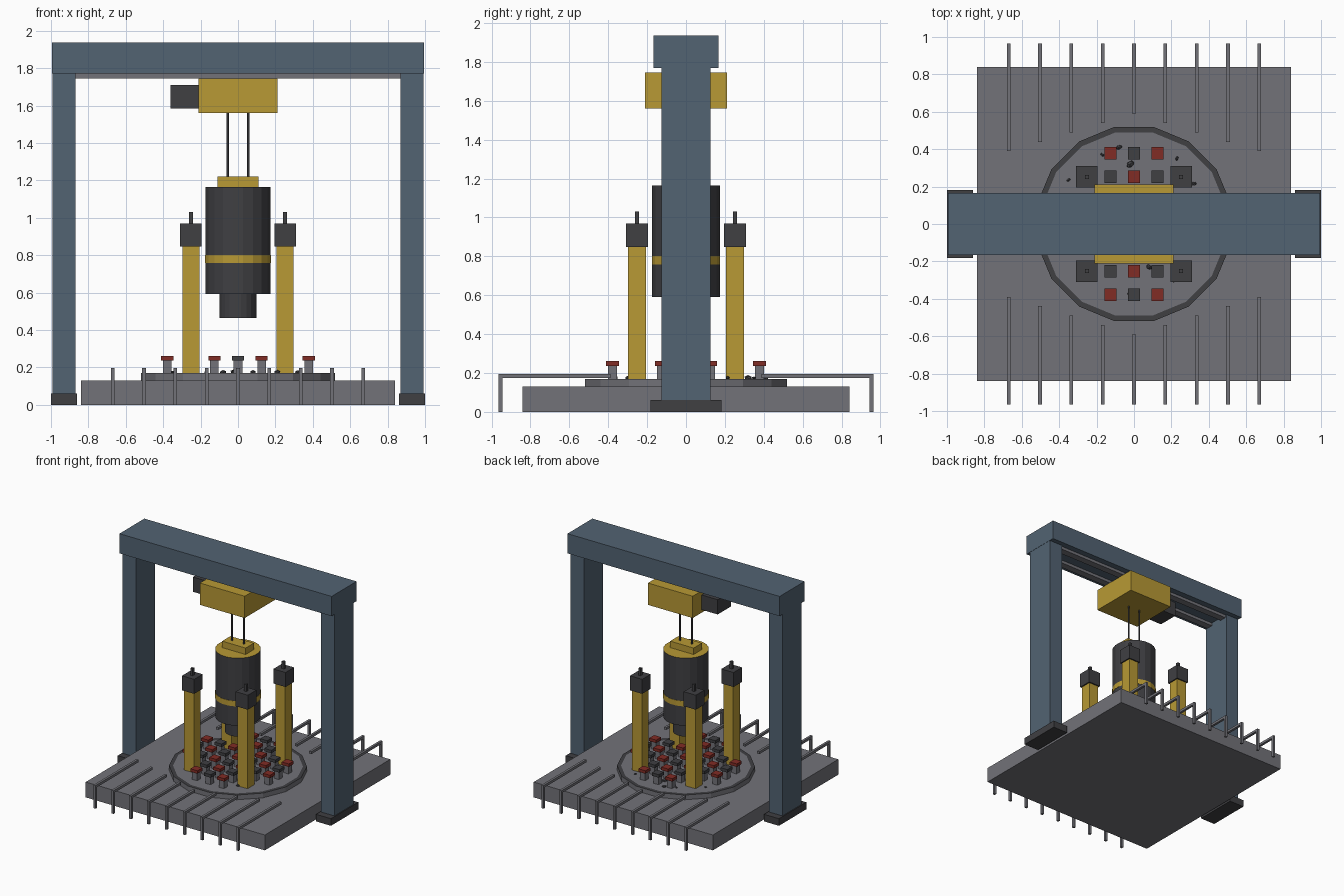
import bpy
import bmesh
import random
from math import pi
from mathutils import Matrix, Vector

cube = bpy.data.objects.get("Cube")
if cube:
    bpy.data.objects.remove(cube, do_unlink=True)


def material(name, r, g, b):
    mat = bpy.data.materials.new(name)
    mat.use_nodes = True
    mat.diffuse_color = (r, g, b, 1)
    node = next(n for n in mat.node_tree.nodes if n.type == 'BSDF_PRINCIPLED')
    node.inputs["Base Color"].default_value = (r, g, b, 1)
    return mat


steel_blue = material("steel blue", .085, .125, .17)
grey = material("concrete grey", .17, .17, .19)
dark = material("dark grey", .05, .05, .055)
yellow = material("safety yellow", .48, .32, .035)
red = material("cap red", .22, .025, .018)


def finish(name, bm, *mats):
    mesh = bpy.data.meshes.new(name)
    bm.to_mesh(mesh)
    bm.free()
    for mat in mats:
        mesh.materials.append(mat)
    obj = bpy.data.objects.new(name, mesh)
    bpy.context.collection.objects.link(obj)
    return obj


def add_box(bm, x0, x1, y0, y1, z0, z1):
    low, high = Vector((x0, y0, z0)), Vector((x1, y1, z1))
    place = Matrix.Translation((low + high) / 2) @ Matrix.Diagonal((high - low).to_4d())
    bmesh.ops.create_cube(bm, size=1, matrix=place)


def box(name, mat, *bounds):
    bm = bmesh.new()
    add_box(bm, *bounds)
    return finish(name, bm, mat)


def post(name, mat, x, y, half, z0, z1):
    return box(name, mat, x - half, x + half, y - half, y + half, z0, z1)


def cylinder(name, radius, z0, z1, sides, *mats, x=0):
    bm = bmesh.new()
    place = Matrix.Translation((x, 0, (z0 + z1) / 2)) @ Matrix.Rotation(pi / sides, 4, 'Z')
    bmesh.ops.create_cone(bm, cap_ends=True, segments=sides, radius1=radius,
                          radius2=radius, depth=z1 - z0, matrix=place)
    # A second material colours the top face
    if len(mats) > 1:
        for face in bm.faces:
            face.material_index = int(face.normal.z > .9)
    return finish(name, bm, *mats)


# Floor slab and round pit with a dark rim
box("floor_slab", grey, -.84, .84, -.84, .84, 0, .13)
pit = cylinder("pit_disc", .53, .13, .17, 16, grey, dark)
bm = bmesh.new()
bm.from_mesh(pit.data)
top = [f for f in bm.faces if f.normal.z > .9]
bmesh.ops.inset_region(bm, faces=top, thickness=.03)
for face in top:
    face.material_index = 0
bm.to_mesh(pit.data)
bm.free()

# Bent pipes along the front and back edges
for side in (-1, 1):
    for i in range(-4, 5):
        x = i * .1675
        inner = .59 - .3 * abs(x)
        bm = bmesh.new()
        add_box(bm, x - .01, x + .01, *sorted((side * inner, side * .965)), .175, .196)
        add_box(bm, x - .01, x + .01, *sorted((side * .945, side * .965)), 0, .175)
        finish("edge_pipe", bm, grey)

# Rod heads in a chequered grid
for i in range(-3, 4):
    for j in range(-3, 4):
        if i * i + j * j > 10 or abs(i) == abs(j) == 2:
            continue
        x, y = i * .126, j * .126
        post("rod_stem", grey, x, y, .023, .17, .236)
        post("rod_cap", dark if (i + j) % 2 else red, x, y, .033, .236, .261)

# Loose rubble on the pit
random.seed(4)
for x, y, r in ((-.02, .32, .025), (-.08, .41, .018), (.23, .35, .012), (-.35, .235, .012),
                (.32, .215, .016), (-.02, -.37, .022), (.21, -.3, .018), (.08, -.23, .018),
                (-.17, .37, .012)):
    bm = bmesh.new()
    place = (Matrix.Translation((x, y, .175)) @ Matrix.Rotation(random.uniform(0, pi), 4, 'Z')
             @ Matrix.Diagonal((r, r * .7, r * .6, 1)))
    bmesh.ops.create_icosphere(bm, subdivisions=1, radius=1, matrix=place)
    finish("rubble", bm, dark)

# Four corner guide columns
for x in (-.252, .252):
    for y in (-.252, .252):
        post("guide_column", yellow, x, y, .046, .17, .847)
        post("column_head", dark, x, y, .057, .847, .97)
        post("column_pin", dark, x, y, .011, .97, 1.03)

# Hanging vessel
cylinder("vessel_body", .176, .592, 1.165, 20, dark, yellow)
cylinder("vessel_band", .178, .757, .802, 20, yellow)
cylinder("vessel_nozzle", .1, .465, .592, 20, dark)
box("lifting_block", yellow, -.11, .11, -.055, .055, 1.165, 1.22)
for x in (-.055, .055):
    cylinder("hoist_cable", .008, 1.22, 1.56, 8, dark, x=x)

# Trolley and its motor
box("trolley", yellow, -.21, .21, -.21, .21, 1.56, 1.745)
box("trolley_motor", dark, -.36, -.21, -.09, .09, 1.585, 1.71)

# Gantry frame
box("gantry_beam", steel_blue, -.995, .995, -.167, .167, 1.77, 1.937)
for side in (-1, 1):
    box("gantry_leg", steel_blue, *sorted((side * .868, side * .993)), -.126, .126, .06, 1.77)
    box("gantry_foot", dark, *sorted((side * .86, side)), -.183, .183, 0, .06)
    box("trolley_rail", grey, -.868, .868, *sorted((side * .055, side * .115)), 1.745, 1.77)
